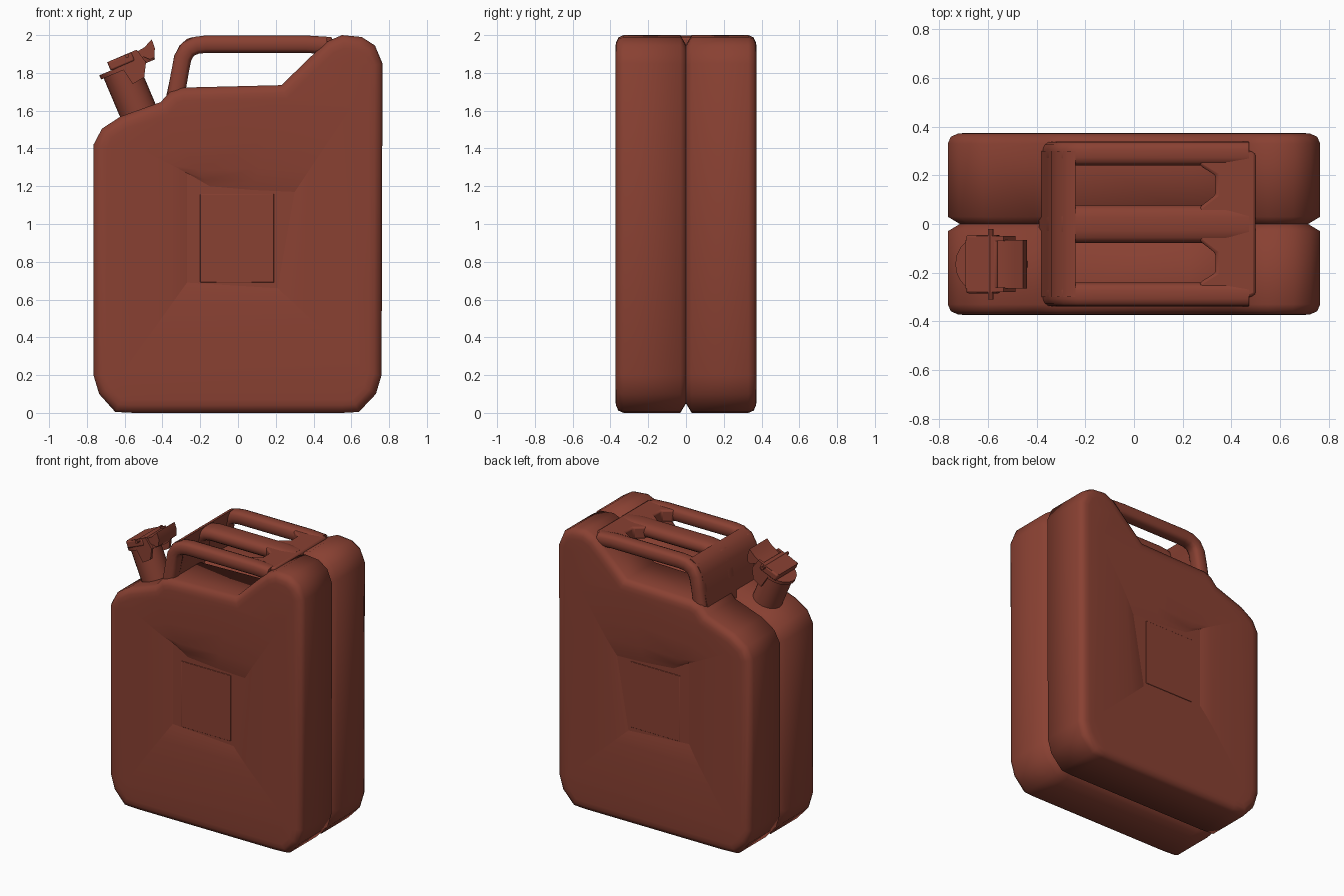
import bpy, bmesh, math
from mathutils import Vector

if "Cube" in bpy.data.objects:
    bpy.data.objects.remove(bpy.data.objects["Cube"])

paint = bpy.data.materials.new("rust red paint")
paint.diffuse_color = (0.25, 0.052, 0.032, 1)
paint.use_nodes = True
paint.node_tree.nodes["Principled BSDF"].inputs["Base Color"].default_value = paint.diffuse_color


def finish(name, bm, angle=35, bevel=0):
    bmesh.ops.recalc_face_normals(bm, faces=bm.faces[:])
    me = bpy.data.meshes.new(name)
    bm.to_mesh(me)
    bm.free()
    me.materials.append(paint)
    ob = bpy.data.objects.new(name, me)
    bpy.context.collection.objects.link(ob)
    bpy.ops.object.select_all(action='DESELECT')
    ob.select_set(True)
    bpy.context.view_layer.objects.active = ob
    bpy.ops.object.shade_smooth_by_angle(angle=math.radians(angle))
    if bevel:
        mod = ob.modifiers.new("soft_edges", 'BEVEL')
        mod.width, mod.segments = bevel, 2
    return ob


def inset(pts, d):
    """Offset a counter-clockwise outline inwards by d."""
    out, n = [], len(pts)
    for i in range(n):
        p, q, r = (Vector(pts[(i + k) % n]) for k in (-1, 0, 1))
        a, b = (q - p).normalized(), (r - q).normalized()
        na, nb = Vector((-a.y, a.x)), Vector((-b.y, b.x))
        out.append(q + (na + nb) * d / (1 + na.dot(nb)))
    return out


def bridge(bm, a, b):
    n = len(a)
    for i in range(n):
        j = (i + 1) % n
        bm.faces.new((a[i], a[j], b[j], b[i]))


def prism(name, pts, lo, hi, place, bevel=0):
    """Extrude a 2D outline from lo to hi; place maps (a, b, t) to space."""
    bm = bmesh.new()
    rings = [[bm.verts.new(place(a, b, t)) for a, b in pts] for t in (lo, hi)]
    bridge(bm, *rings)
    for r in rings:
        bm.faces.new(r)
    return finish(name, bm, 35, bevel)


def sweep(name, path, y0, ry, rn, n=14):
    """Rounded bar along a path in the xz plane."""
    bm = bmesh.new()
    rings = []
    for i, p in enumerate(path):
        t = Vector(path[min(i + 1, len(path) - 1)]) - Vector(path[max(i - 1, 0)])
        t.normalize()
        ring = []
        for k in range(n):
            a = 2 * math.pi * k / n
            c, s = math.cos(a), math.sin(a)
            cy = math.copysign(abs(c) ** 0.7, c) * ry
            cn = math.copysign(abs(s) ** 0.7, s) * rn
            ring.append(bm.verts.new((p[0] - t.y * cn, y0 + cy, p[1] + t.x * cn)))
        rings.append(ring)
    for a, b in zip(rings, rings[1:]):
        bridge(bm, a, b)
    bm.faces.new(rings[0])
    bm.faces.new(rings[-1])
    return finish(name, bm, 40)


# Body: two pressed halves with a seam groove and shallow dished sides
outline = [(-.765, .2), (-.735, .1), (-.65, .005), (-.55, 0), (.55, 0), (.64, .005),
           (.73, .1), (.76, .2), (.765, 1.85), (.725, 1.945), (.655, 1.99), (.55, 2),
           (.47, 1.965), (.40, 1.90), (.23, 1.735), (-.3, 1.722), (-.36, 1.70),
           (-.41, 1.645), (-.62, 1.57), (-.72, 1.505), (-.765, 1.42)]
dish_rim = [(-.62, .2), (.64, .26), (.6, 1.62), (.2, 1.63), (-.4, 1.55), (-.58, 1.43)]
dish_floor = [(-.27, .69), (.21, .66), (.3, 1.17), (.08, 1.18), (-.15, 1.2), (-.27, 1.27)]
bm = bmesh.new()
layers = [(0, .05), (.03, 0), (.33, 0), (.358, .012), (.371, .04), (.374, .07)]
rings = [[bm.verts.new((p.x, y, p.y)) for p in inset(outline, d)] for y, d in layers]
for a, b in zip(rings, rings[1:]):
    bridge(bm, a, b)


# the dish falls slowly at first, then steeply next to its floor
dish = []
for t, y in ((0, .374), (.4, .372), (.75, .366), (.9, .358), (1, .35)):
    pts = [Vector(a).lerp(Vector(b), t) for a, b in zip(dish_rim, dish_floor)]
    dish.append([bm.verts.new((p.x, y, p.y)) for p in pts])
for a, b in zip(dish, dish[1:]):
    bridge(bm, a, b)
bm.faces.new(dish[-1])
loop_edges = [bm.edges.get((r[i - 1], r[i])) for r in (rings[-1], dish[0]) for i in range(len(r))]
bmesh.ops.triangle_fill(bm, edges=loop_edges, use_beauty=True, normal=(0, 1, 0))
# crisp diagonal creases and floor edge
for i in range(6):
    bm.edges.get((dish[-1][i - 1], dish[-1][i])).smooth = False
for a, b in zip(dish, dish[1:]):
    for i in (0, 1, 2, 5):
        bm.edges.get((a[i], b[i])).smooth = False
copy = bmesh.ops.duplicate(bm, geom=bm.verts[:] + bm.edges[:] + bm.faces[:])["geom"]
for v in copy:
    if isinstance(v, bmesh.types.BMVert):
        v.co.y *= -1
bmesh.ops.remove_doubles(bm, verts=bm.verts[:], dist=1e-5)
finish("can_body", bm, 62)

# Raised plate in the middle of each dish
for side, s in (("front", -1), ("back", 1)):
    prism(side + "_center_plate", [(-.2, .69), (.19, .69), (.19, 1.16), (-.2, 1.16)],
          .348, .354, lambda a, b, t, s=s: (a, s * t, b), .003)

# Triple carry handle
path = [(-.335, 1.64), (-.308, 1.80), (-.292, 1.88), (-.265, 1.925), (-.22, 1.946),
        (-.17, 1.952), (.36, 1.952), (.47, 1.945)]
for label, y, w in (("front", -.29, .05), ("middle", 0, .078), ("back", .29, .05)):
    sweep(label + "_handle_bar", path, y, w, .047)
# Upright web joining the bars on the spout side
prism("handle_post", [(-.39, 1.63), (-.358, 1.78), (-.338, 1.89), (-.31, 1.945), (-.27, 1.98),
                      (-.24, 1.99), (-.255, 1.91), (-.268, 1.87), (-.28, 1.69)], -.30, .30,
      lambda a, b, t: (a, t, b))
# Web joining the bars to the shoulder, notched at the slot ends
half = [(.50, .29), (.42, .325), (.27, .29), (.27, .24), (.335, .20), (.335, .12), (.27, .07)]
prism("handle_shoulder", half + [(x, -y) for x, y in reversed(half)], 1.905, 1.99,
      lambda a, b, t: (a, b, t), .012)

# Spout, built in a tilted frame: u up the slope, w along the neck
base = Vector((-.53, -.165, 1.60))
U, W, Y = Vector((.92, 0, .39)), Vector((-.39, 0, .92)), Vector((0, 1, 0))


def on_neck(u, y, w):
    return base + U * u + Y * y + W * w


def along_y(u, w, y):
    return on_neck(u, y, w)


def circle(r, n=20):
    return [(r * math.cos(2 * math.pi * k / n), r * math.sin(2 * math.pi * k / n))
            for k in range(n)]


def box(u0, u1, w0, w1):
    return [(u0, w0), (u1, w0), (u1, w1), (u0, w1)]


prism("spout_neck", circle(.10), -.05, .25, on_neck)
prism("spout_flange", circle(.115), .228, .252, on_neck)
prism("cap_block", box(-.05, .09, .25, .30), -.12, .12, along_y, .01)
# Lever over the cap, with a curved catch in front of the neck
lever = [(-.05, .30), (.03, .297), (.10, .288), (.16, .295), (.215, .318), (.212, .27),
         (.19, .225), (.165, .225), (.14, .25), (.10, .25), (-.05, .275)]
prism("cap_lever", lever, -.10, .10, along_y)
arc = [math.radians(a) for a in range(-75, 76, 15)]
catch = [(.06 + .13 * math.cos(a), .115 * math.sin(a)) for a in arc]
catch += [(.06 + .11 * math.cos(a), .095 * math.sin(a)) for a in reversed(arc)]
prism("cap_catch", catch, .215, .25, on_neck)
prism("cap_hinge_pin", [(.06 + a, .29 + b) for a, b in circle(.012, 8)], -.145, .145, along_y)
for label, y in (("front", -.115), ("back", .095)):
    prism(label + "_cap_ear", [(.03, .14), (.10, .15), (.14, .22), (.12, .30), (.0, .30)],
          y, y + .02, along_y)
